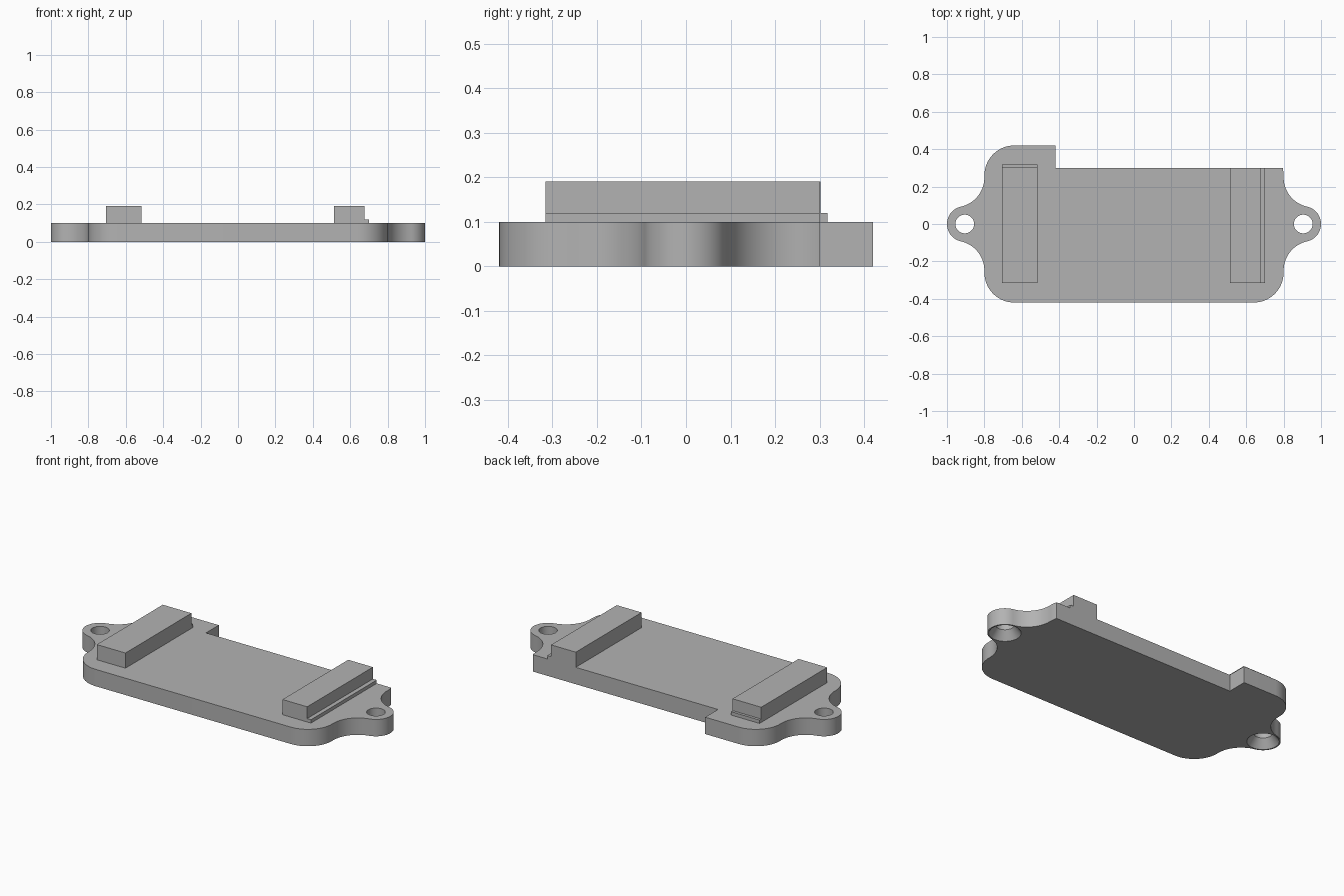
import bpy, bmesh
from math import sin, cos, pi, atan2, hypot, sqrt

if "Cube" in bpy.data.objects:
    bpy.data.objects.remove(bpy.data.objects["Cube"])

grey = bpy.data.materials.new("plain grey")
grey.use_nodes = True
colour = (0.45, 0.45, 0.45, 1)
grey.diffuse_color = colour
grey.node_tree.nodes["Principled BSDF"].inputs["Base Color"].default_value = colour

HALF_W, HALF_D, THICK = 0.80, 0.42, 0.10
ROUND = 0.16                      # corner and fillet radius
EAR_X, EAR_R = 0.905, 0.095
NOTCH_X, NOTCH_Y = -0.42, 0.30


def add_object(name, bm):
    bmesh.ops.recalc_face_normals(bm, faces=bm.faces)
    mesh = bpy.data.meshes.new(name)
    bm.to_mesh(mesh)
    bm.free()
    mesh.materials.append(grey)
    ob = bpy.data.objects.new(name, mesh)
    bpy.context.collection.objects.link(ob)
    return ob


def prism(name, points, direction):
    """Extrude a closed outline of 3D points along a direction."""
    bm = bmesh.new()
    face = bm.faces.new([bm.verts.new(p) for p in points])
    new = bmesh.ops.extrude_face_region(bm, geom=[face])["geom"]
    bmesh.ops.translate(bm, vec=direction,
                        verts=[g for g in new if isinstance(g, bmesh.types.BMVert)])
    return add_object(name, bm)


def arc(cx, cy, r, a0, a1, n=14):
    steps = [a0 + (a1 - a0) * i / n for i in range(n + 1)]
    return [(cx + r * cos(a), cy + r * sin(a)) for a in steps]


# Plate outline: one quarter, mirrored, with the back edge cut down
fx = HALF_W + ROUND
fy = -sqrt((ROUND + EAR_R) ** 2 - (fx - EAR_X) ** 2)
meet = atan2(-fy, EAR_X - fx)
quarter = (arc(HALF_W - ROUND, ROUND - HALF_D, ROUND, -pi / 2, 0)
           + arc(fx, fy, ROUND, pi, meet)
           + arc(EAR_X, 0, EAR_R, meet - pi, 0)[1:])
side = quarter + [(x, -y) for x, y in reversed(quarter[:-1])]
corner_x = HALF_W - ROUND + sqrt(ROUND ** 2 - (NOTCH_Y - HALF_D + ROUND) ** 2)
outline = [p for p in side if p[1] < NOTCH_Y]
outline += [(corner_x, NOTCH_Y), (NOTCH_X, NOTCH_Y), (NOTCH_X, HALF_D)]
outline += [(-x, y) for x, y in reversed(side)]
plate = prism("base_plate", [(x, y, 0) for x, y in outline], (0, 0, THICK))

# Countersunk screw holes, wide at the underside
for s in (-1, 1):
    bm = bmesh.new()
    rings = []
    for r, z in ((0.095, -0.01), (0.05, 0.05), (0.05, THICK + 0.02)):
        rings.append([bm.verts.new((x, y, z))
                      for x, y in arc(s * EAR_X, 0, r, 0, 2 * pi, 40)[:-1]])
    for low, high in zip(rings, rings[1:]):
        for i in range(len(low)):
            bm.faces.new((low[i - 1], low[i], high[i], high[i - 1]))
    bm.faces.new(rings[0])
    bm.faces.new(rings[-1])
    cutter = add_object("hole_cutter", bm)
    cutter.hide_render = True
    mod = plate.modifiers.new("screw hole", "BOOLEAN")
    mod.operation, mod.solver, mod.object = "DIFFERENCE", "EXACT", cutter
    bpy.context.view_layer.objects.active = plate
    bpy.ops.object.modifier_apply(modifier=mod.name)
    bpy.data.objects.remove(cutter)

bpy.ops.object.select_all(action="DESELECT")
plate.select_set(True)
bpy.context.view_layer.objects.active = plate
bpy.ops.object.shade_smooth_by_angle()


def stepped(a, b, lip):
    """Block section with a low lip on its far side."""
    top, step = 0.19, 0.12
    return [(a, THICK), (lip, THICK), (lip, step), (b, step), (b, top), (a, top)]


# Raised bars: one with its lip on the outer side, one with it at the back
prism("left_bar", [(x, -0.316, z) for x, z in stepped(0.513, 0.675, 0.70)],
      (0, 0.616, 0))
prism("right_bar", [(-0.705, y, z) for y, z in stepped(-0.316, 0.302, 0.318)],
      (0.188, 0, 0))
